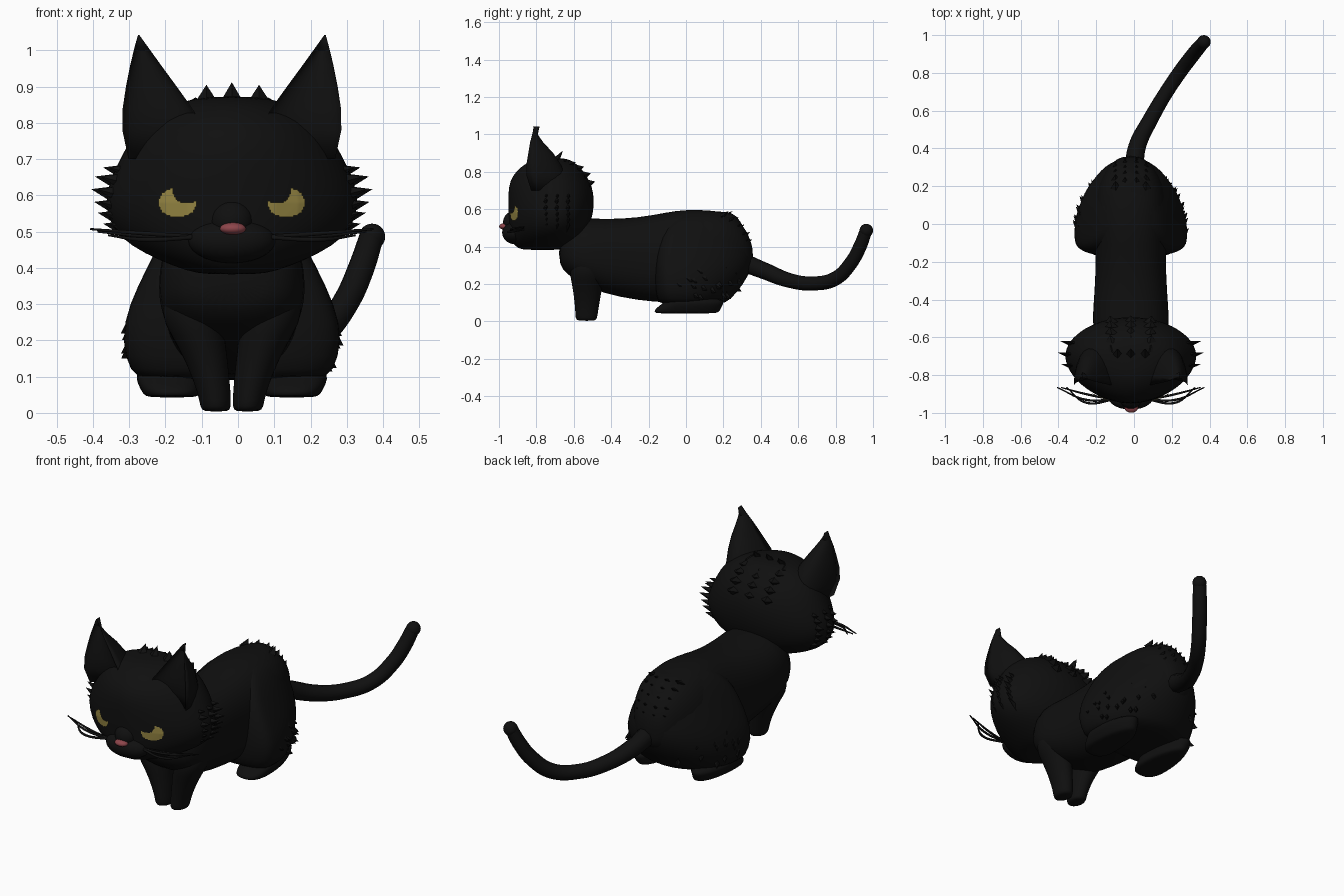
import bpy, bmesh, math, random
from mathutils import Vector
from mathutils.bvhtree import BVHTree

if "Cube" in bpy.data.objects:
    bpy.data.objects.remove(bpy.data.objects["Cube"])
random.seed(4)
MID = -0.017  # symmetry plane of the animal


def material(name, rgb):
    m = bpy.data.materials.new(name)
    m.use_nodes = True
    m.diffuse_color = (*rgb, 1)
    m.node_tree.nodes["Principled BSDF"].inputs["Base Color"].default_value = (*rgb, 1)
    return m


FUR = material("black fur", (0.005, 0.005, 0.005))
YELLOW = material("yellow eye", (0.30, 0.235, 0.055))
PINK = material("pink nose", (0.27, 0.06, 0.07))


def finish(bm, name, mat=FUR, subdiv=0, smooth=True):
    me = bpy.data.meshes.new(name)
    bm.to_mesh(me)
    bm.free()
    me.materials.append(mat)
    for p in me.polygons:
        p.use_smooth = smooth
    ob = bpy.data.objects.new(name, me)
    bpy.context.collection.objects.link(ob)
    if subdiv:
        mod = ob.modifiers.new("smooth", "SUBSURF")
        mod.levels = mod.render_levels = subdiv
    return ob


def power(v, n):
    return math.copysign(abs(v) ** (2 / n), v)


def loft(rings, axis="z", n_low=2, n_high=2, segs=32, dent=0):
    """Rings are (station, side offset, half width, low, middle, high)."""
    bm = bmesh.new()
    loops = []
    for s, off, w, low, mid, high in rings:
        loop = []
        for i in range(segs):
            t = 2 * math.pi * i / segs
            n = n_low if math.sin(t) < 0 else n_high
            k = power(math.sin(t), n)
            u = MID + off + w * power(math.cos(t), n)
            v = mid + k * (high - mid if k > 0 else (mid - low) * (1 - dent))
            loop.append(bm.verts.new((u, v, s) if axis == "z" else (u, s, v)))
        loops.append(loop)
    for a, b in zip(loops, loops[1:]):
        for i in range(segs):
            j = (i + 1) % segs
            bm.faces.new((a[i], a[j], b[j], b[i]))
    bm.faces.new(loops[0])
    bm.faces.new(loops[-1])
    bmesh.ops.recalc_face_normals(bm, faces=bm.faces)
    return bm


def ball(name, pos, size, mat=FUR):
    bm = bmesh.new()
    bmesh.ops.create_uvsphere(bm, u_segments=24, v_segments=14, radius=1)
    bmesh.ops.scale(bm, vec=size, verts=bm.verts)
    bmesh.ops.translate(bm, vec=pos, verts=bm.verts)
    return finish(bm, name, mat)


def tube(name, points, radius):
    cu = bpy.data.curves.new(name, "CURVE")
    cu.dimensions = "3D"
    cu.bevel_depth = 1
    cu.bevel_resolution = 3
    cu.use_fill_caps = True
    cu.resolution_u = 8
    sp = cu.splines.new("BEZIER")
    sp.bezier_points.add(len(points) - 1)
    for bp, p, r in zip(sp.bezier_points, points, radius):
        bp.co, bp.radius = p, r
        bp.handle_left_type = bp.handle_right_type = "AUTO"
    cu.materials.append(FUR)
    ob = bpy.data.objects.new(name, cu)
    bpy.context.collection.objects.link(ob)


def spike(bm, base, tip, width, across):
    """Flattened pointed tuft of fur."""
    base, tip = Vector(base), Vector(tip)
    a = Vector(across).normalized() * width
    b = (tip - base).cross(a).normalized() * width * 0.6
    ring = [bm.verts.new(base + d) for d in (a, b, -a, -b)]
    end = bm.verts.new(tip)
    for i in range(4):
        bm.faces.new((ring[i], ring[(i + 1) % 4], end))


# Torso, from chest to rump
finish(loft([(-0.68, 0, 0.10, 0.31, 0.36, 0.42), (-0.64, 0, 0.17, 0.25, 0.36, 0.50),
             (-0.55, 0, 0.205, 0.20, 0.35, 0.56), (-0.45, 0, 0.20, 0.15, 0.34, 0.545),
             (-0.25, 0, 0.185, 0.11, 0.33, 0.555), (-0.10, 0, 0.19, 0.10, 0.33, 0.585),
             (0.0, 0, 0.20, 0.10, 0.33, 0.60), (0.15, 0, 0.20, 0.12, 0.34, 0.595),
             (0.26, 0, 0.15, 0.20, 0.36, 0.575), (0.33, 0, 0.10, 0.24, 0.36, 0.48),
             (0.36, 0, 0.04, 0.28, 0.34, 0.39)], "y", 2.4, 2.4), "torso", subdiv=1)

# Haunches
finish(loft([(0.09, 0, 0.25, -0.13, -0.03, 0.19), (0.11, 0, 0.28, -0.155, -0.03, 0.235),
             (0.20, 0, 0.308, -0.17, -0.05, 0.31), (0.30, 0, 0.285, -0.17, -0.05, 0.365),
             (0.40, 0, 0.235, -0.16, -0.05, 0.355), (0.50, 0, 0.185, -0.13, -0.03, 0.315),
             (0.57, 0, 0.12, -0.05, 0.05, 0.27), (0.59, 0, 0.05, 0, 0.1, 0.22)],
            n_low=3.5), "haunches", subdiv=1)

# Head
head_bm = loft([(0.382, 0, 0.07, -0.86, -0.76, -0.68), (0.39, 0, 0.12, -0.90, -0.75, -0.64),
                (0.42, 0, 0.20, -0.93, -0.73, -0.59), (0.46, 0, 0.28, -0.945, -0.71, -0.545),
                (0.51, 0, 0.335, -0.95, -0.70, -0.515), (0.58, 0, 0.355, -0.952, -0.70, -0.495),
                (0.65, 0, 0.335, -0.952, -0.70, -0.49), (0.72, 0, 0.30, -0.95, -0.70, -0.50),
                (0.78, 0, 0.265, -0.93, -0.70, -0.53), (0.83, 0, 0.21, -0.88, -0.70, -0.57),
                (0.86, 0, 0.14, -0.83, -0.70, -0.61), (0.873, 0, 0.06, -0.76, -0.69, -0.65)],
               n_low=1.8)
surface = BVHTree.FromBMesh(head_bm)
finish(head_bm, "head", subdiv=1)
ball("muzzle", (MID, -0.915, 0.475), (0.12, 0.068, 0.062))
ball("nose_bridge", (MID, -0.92, 0.53), (0.06, 0.058, 0.06))
ball("nose", (MID + 0.003, -0.972, 0.508), (0.036, 0.027, 0.017), PINK)

for side, word in ((-1, "right"), (1, "left")):
    # Front leg with paw
    rings = [(0.003, 0.043, 0.035, -0.58, -0.53, -0.485), (0.015, 0.045, 0.043, -0.592, -0.53, -0.475),
             (0.05, 0.047, 0.045, -0.592, -0.53, -0.47), (0.14, 0.068, 0.058, -0.60, -0.53, -0.455),
             (0.22, 0.095, 0.075, -0.615, -0.53, -0.44), (0.27, 0.115, 0.085, -0.625, -0.53, -0.42),
             (0.38, 0.12, 0.06, -0.60, -0.53, -0.43)]
    finish(loft([(s, side * o, *r) for s, o, *r in rings], segs=20), "front_leg_" + word, subdiv=1)

    # Hind foot
    rings = [(0.042, 0.165, 0.065, -0.16, -0.06, 0.16), (0.05, 0.165, 0.08, -0.172, -0.06, 0.18),
             (0.07, 0.17, 0.085, -0.165, -0.05, 0.19), (0.09, 0.175, 0.09, -0.13, -0.04, 0.20),
             (0.13, 0.175, 0.09, -0.10, -0.03, 0.22)]
    finish(loft([(s, side * o, *r) for s, o, *r in rings], n_low=2.5, segs=20),
           "hind_foot_" + word, subdiv=1)

    # Ear, hollow at the front
    rings = [(0.70, 0.185, 0.10, -0.84, -0.78, -0.62), (0.78, 0.19, 0.112, -0.865, -0.80, -0.64),
             (0.84, 0.205, 0.096, -0.865, -0.81, -0.67), (0.90, 0.222, 0.070, -0.855, -0.82, -0.71),
             (0.96, 0.238, 0.042, -0.845, -0.825, -0.765), (1.01, 0.25, 0.018, -0.832, -0.825, -0.80),
             (1.042, 0.257, 0.002, -0.825, -0.822, -0.818)]
    finish(loft([(s, side * o, w, lo, lo + 0.012, hi) for s, o, w, lo, m, hi in rings],
                segs=24, dent=3.5), "ear_" + word)

    # Eye, a curved plate cut away by the pupil
    bm = bmesh.new()
    bmesh.ops.create_grid(bm, x_segments=30, y_segments=30, size=0.06)
    outside = []
    for v in bm.verts:
        out, up = v.co.x * side, v.co.y
        round_in = abs(out / 0.053) ** 2.5 + abs(up / 0.042) ** 2.5 < 1
        pupil = math.hypot(out + 0.026, up - 0.036) < 0.036
        if not round_in or pupil:
            outside.append(v)
    bmesh.ops.delete(bm, geom=outside, context="VERTS")
    for v in bm.verts:
        x, z = MID + side * 0.15 + v.co.x, 0.58 + v.co.y
        hit = surface.ray_cast(Vector((x, -2, z)), Vector((0, 1, 0)))[0]
        v.co = (x, hit.y - 0.004, z)
    finish(bm, "eye_" + word, YELLOW)

    # Whiskers
    for i, (lift, reach, bulge) in enumerate(((0.507, 0.39, -0.93), (0.49, 0.34, -0.945), (0.50, 0.37, -0.90))):
        pts = [(MID + side * 0.09, -0.93, 0.485), (MID + side * 0.24, bulge, lift - 0.012),
               (MID + side * reach, -0.865, lift)]
        tube(f"whisker_{word}_{i}", pts, (0.006, 0.006, 0.003))

# Tail
tube("tail", [(0.0, 0.32, 0.31), (0.02, 0.42, 0.27), (0.085, 0.55, 0.22), (0.16, 0.68, 0.203),
              (0.24, 0.80, 0.23), (0.30, 0.88, 0.31), (0.34, 0.93, 0.40), (0.368, 0.962, 0.485)],
     (0.05, 0.046, 0.041, 0.038, 0.038, 0.038, 0.037, 0.034))
ball("tail_tip", (0.37, 0.964, 0.486), (0.036, 0.036, 0.036))

# Cheek and crown tufts
bm = bmesh.new()
for side in (-1, 1):
    for z, reach in ((0.665, 0.355), (0.64, 0.378), (0.605, 0.388), (0.57, 0.38), (0.54, 0.37), (0.51, 0.355)):
        for y in (-0.76, -0.70, -0.64):
            r = reach - 0.25 * abs(y + 0.70)
            spike(bm, (MID + side * (r - 0.08), y, z - 0.008), (MID + side * r, y + 0.02, z + 0.012), 0.03, (0, 0, 1))
for x, top in ((-0.07, 0.905), (0, 0.912), (0.075, 0.905)):
    spike(bm, (MID + x, -0.71, 0.84), (MID + x, -0.66, top), 0.042, (1, 0, 0))
for i in range(5):
    t = math.radians(20 + 17 * i)
    for x in (-0.1, 0, 0.1):
        y, z = -0.68 + 0.17 * math.cos(t), 0.68 + 0.17 * math.sin(t)
        spike(bm, (MID + x, y, z), (MID + x * 1.1, y + 0.035, z + 0.01), 0.035, (1, 0, 0))
bmesh.ops.recalc_face_normals(bm, faces=bm.faces)
finish(bm, "head_tufts", smooth=False)

# Rump and flank tufts
bm = bmesh.new()
for y, z in ((0.22, 0.56), (0.255, 0.53), (0.285, 0.49), (0.315, 0.45), (0.325, 0.41)):
    for x in (-0.08, -0.03, 0.03, 0.08):
        spike(bm, (MID + x, y - abs(x) * 0.4, z), (MID + x, y + 0.04 - abs(x) * 0.4, z + 0.03), 0.028, (1, 0, 0))
for side in (-1, 1):
    for i in range(24):
        z = random.uniform(0.13, 0.36)
        t = random.uniform(0, 1.2)
        r = 0.30 - 0.9 * max(0, z - 0.25) ** 1.3 - 0.5 * max(0, 0.16 - z)
        base = Vector((MID + side * (r - 0.012) * math.cos(t), -0.05 + 0.36 * math.sin(t), z))
        spike(bm, base, base + Vector((side * 0.02 * math.cos(t), 0.025, -0.02)), 0.02, (0, 0, 1))
bmesh.ops.recalc_face_normals(bm, faces=bm.faces)
finish(bm, "body_tufts", smooth=False)
